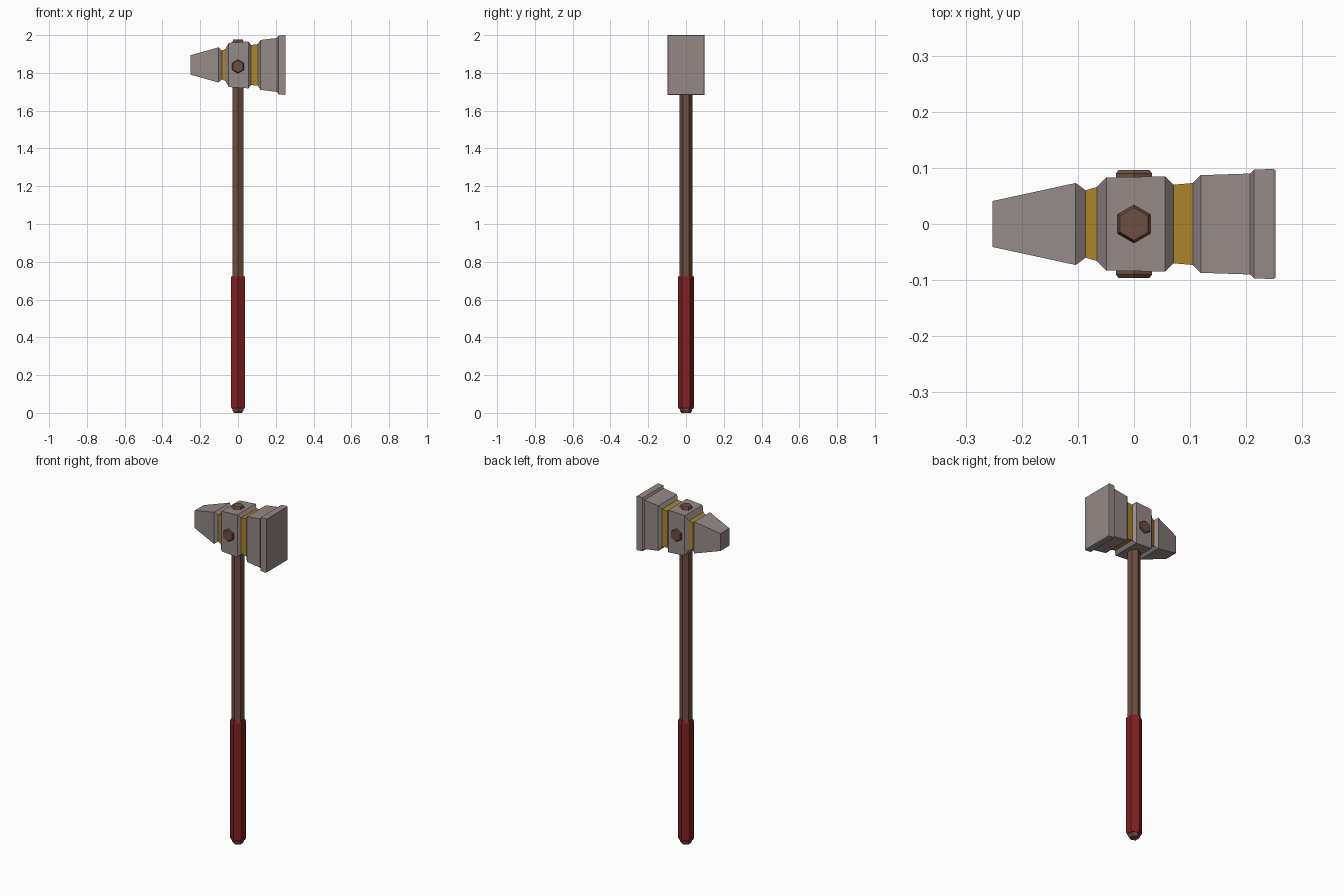
import bpy, bmesh, math
from mathutils import Matrix, Vector

if "Cube" in bpy.data.objects:
    bpy.data.objects.remove(bpy.data.objects["Cube"])


def material(name, rgb):
    m = bpy.data.materials.new(name)
    m.diffuse_color = (*rgb, 1)
    m.use_nodes = True
    m.node_tree.nodes["Principled BSDF"].inputs["Base Color"].default_value = m.diffuse_color
    return m


steel = material("warm grey steel", (0.30, 0.255, 0.245))
gold = material("dull gold", (0.40, 0.235, 0.024))
wood = material("brown wood", (0.155, 0.078, 0.056))
red = material("dark red wrap", (0.215, 0.014, 0.016))


def loft(name, rings, mats, band_mats=(), matrix=Matrix()):
    """Skin equal-sized rings of points and cap both ends."""
    bm = bmesh.new()
    vs = [[bm.verts.new(matrix @ Vector(p)) for p in ring] for ring in rings]
    n = len(vs[0])
    for i, (a, b) in enumerate(zip(vs, vs[1:])):
        for k in range(n):
            f = bm.faces.new((a[k], a[(k + 1) % n], b[(k + 1) % n], b[k]))
            f.material_index = 1 if i in band_mats else 0
    bm.faces.new(vs[0])
    bm.faces.new(vs[-1])
    bmesh.ops.recalc_face_normals(bm, faces=bm.faces)
    me = bpy.data.meshes.new(name)
    bm.to_mesh(me)
    bm.free()
    for m in mats:
        me.materials.append(m)
    ob = bpy.data.objects.new(name, me)
    bpy.context.collection.objects.link(ob)
    return ob


def hex_rod(name, profile, mat, matrix=Matrix()):
    """Six-sided rod along z with corners on +-y; profile is (z, radius)."""
    rings = [[(r * math.cos(a), r * math.sin(a), z)
              for a in (math.radians(30 + 60 * k) for k in range(6))]
             for z, r in profile]
    return loft(name, rings, [mat], matrix=matrix)


# Hammer head: rectangular sections along x (x, half depth, half height)
HZ = 1.842
sections = [
    (-0.252, 0.041, 0.051), (-0.104, 0.073, 0.093),
    (-0.086, 0.060, 0.077), (-0.066, 0.066, 0.085),
    (-0.049, 0.083, 0.117), (0.055, 0.085, 0.124),
    (0.070, 0.070, 0.106), (0.105, 0.073, 0.110),
    (0.119, 0.087, 0.132), (0.207, 0.090, 0.143),
    (0.214, 0.097, 0.156), (0.248, 0.098, 0.158), (0.252, 0.096, 0.156),
]
loft("hammer_head",
     [[(x, -y, HZ - z), (x, y, HZ - z), (x, y, HZ + z), (x, -y, HZ + z)]
      for x, y, z in sections],
     [steel, gold], band_mats=(2, 6))

# Handle shaft, running through the head with its end showing on top
hex_rod("handle_shaft", [(0, 0.025), (0.012, 0.033), (1.965, 0.034), (1.976, 0.029)], wood)

# Wrapped grip
hex_rod("grip", [(0.02, 0.037), (0.032, 0.043), (0.715, 0.043), (0.725, 0.038)], red)

# Bolts on the front and back of the head
for name, s in (("front_bolt", 1), ("back_bolt", -1)):
    turn = Matrix.Rotation(s * math.pi / 2, 4, 'X')
    hex_rod(name, [(0.07, 0.037), (0.090, 0.037), (0.096, 0.032)], wood,
            Matrix.Translation((0, 0, HZ - 0.008)) @ turn)
